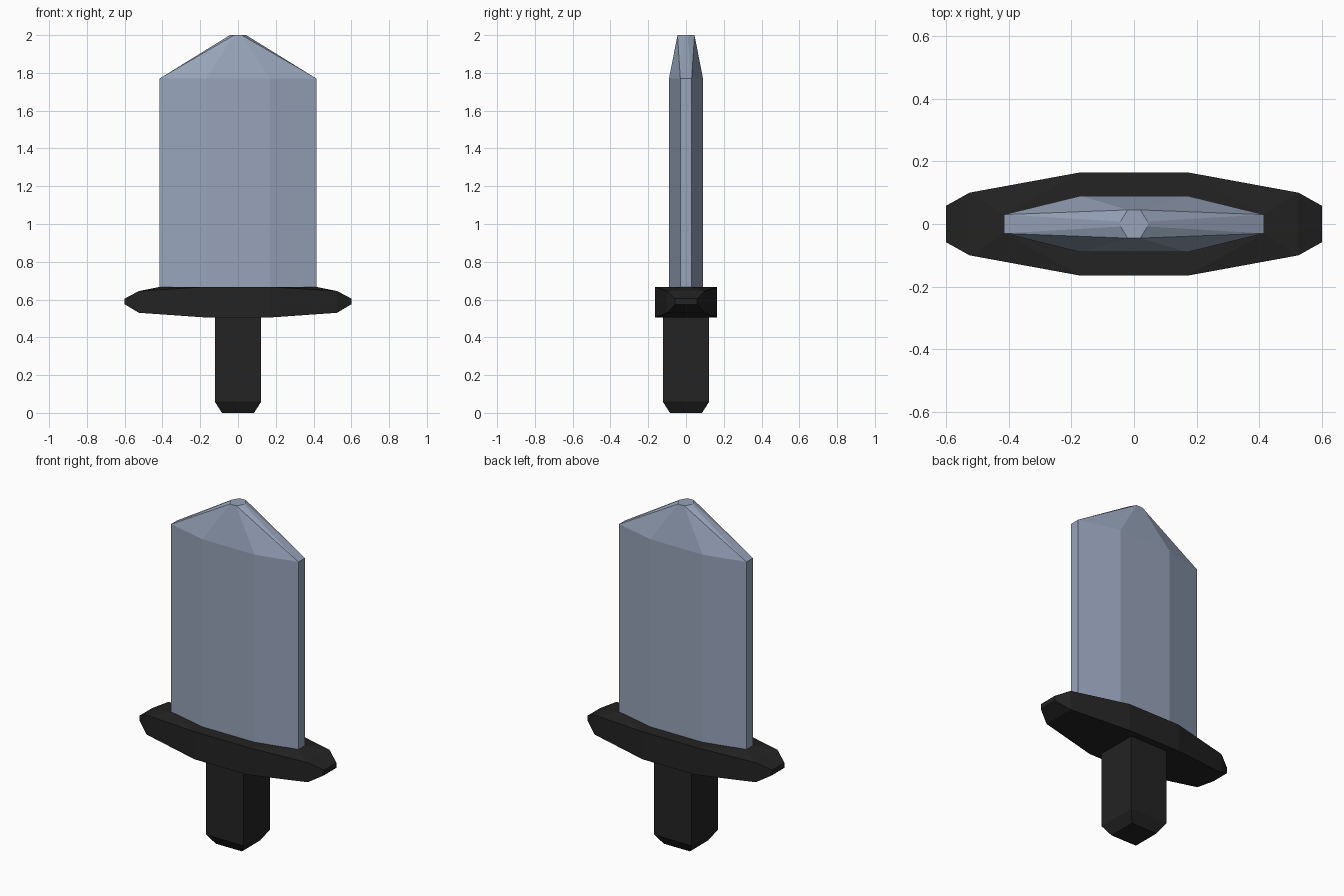
import bpy
import bmesh

default_cube = bpy.data.objects.get("Cube")
if default_cube:
    bpy.data.objects.remove(default_cube, do_unlink=True)


def make_material(name, color):
    mat = bpy.data.materials.new(name)
    mat.use_nodes = True
    mat.diffuse_color = color
    mat.node_tree.nodes["Principled BSDF"].inputs["Base Color"].default_value = color
    return mat


def hull_part(name, corners, material):
    """Convex flat-shaded part from corners mirrored across x and y."""
    bm = bmesh.new()
    for x, y, z in corners:
        for sx in (-1, 1):
            for sy in (-1, 1):
                bm.verts.new((sx * x, sy * y, z))
    bmesh.ops.convex_hull(bm, input=bm.verts)
    bmesh.ops.dissolve_limit(bm, angle_limit=0.01, verts=bm.verts, edges=bm.edges)
    bmesh.ops.recalc_face_normals(bm, faces=bm.faces)
    mesh = bpy.data.meshes.new(name)
    bm.to_mesh(mesh)
    bm.free()
    mesh.materials.append(material)
    obj = bpy.data.objects.new(name, mesh)
    bpy.context.collection.objects.link(obj)
    return obj


steel = make_material("blue grey steel", (0.31, 0.37, 0.49, 1))
black = make_material("matte black", (0.017, 0.017, 0.017, 1))

# Blade: eight-sided column narrowing to a small flat tip
outline = [(0.415, 0.03), (0.17, 0.09)]
tip = [(0.043, 0.008), (0.02, 0.045)]
guard_top, shoulder, top = 0.667, 1.77, 2.0
hull_part(
    "blade",
    [(x, y, z) for z in (guard_top, shoulder) for x, y in outline]
    + [(x, y, top) for x, y in tip],
    steel,
)

# Guard: sections tapering outwards (x, half depth, bottom, top)
sections = [
    (0.17, 0.165, 0.505, guard_top),
    (0.525, 0.10, 0.53, 0.645),
    (0.60, 0.058, 0.575, 0.605),
]
guard_corners = [(x, y, z) for x, y, low, high in sections for z in (low, high)]
guard_corners.append((0.415, 0.03, guard_top))
hull_part("guard", guard_corners, black)

# Grip: square post with a chamfered end
hull_part(
    "grip",
    [(0.085, 0.085, 0), (0.123, 0.123, 0.06), (0.123, 0.123, 0.507)],
    black,
)
